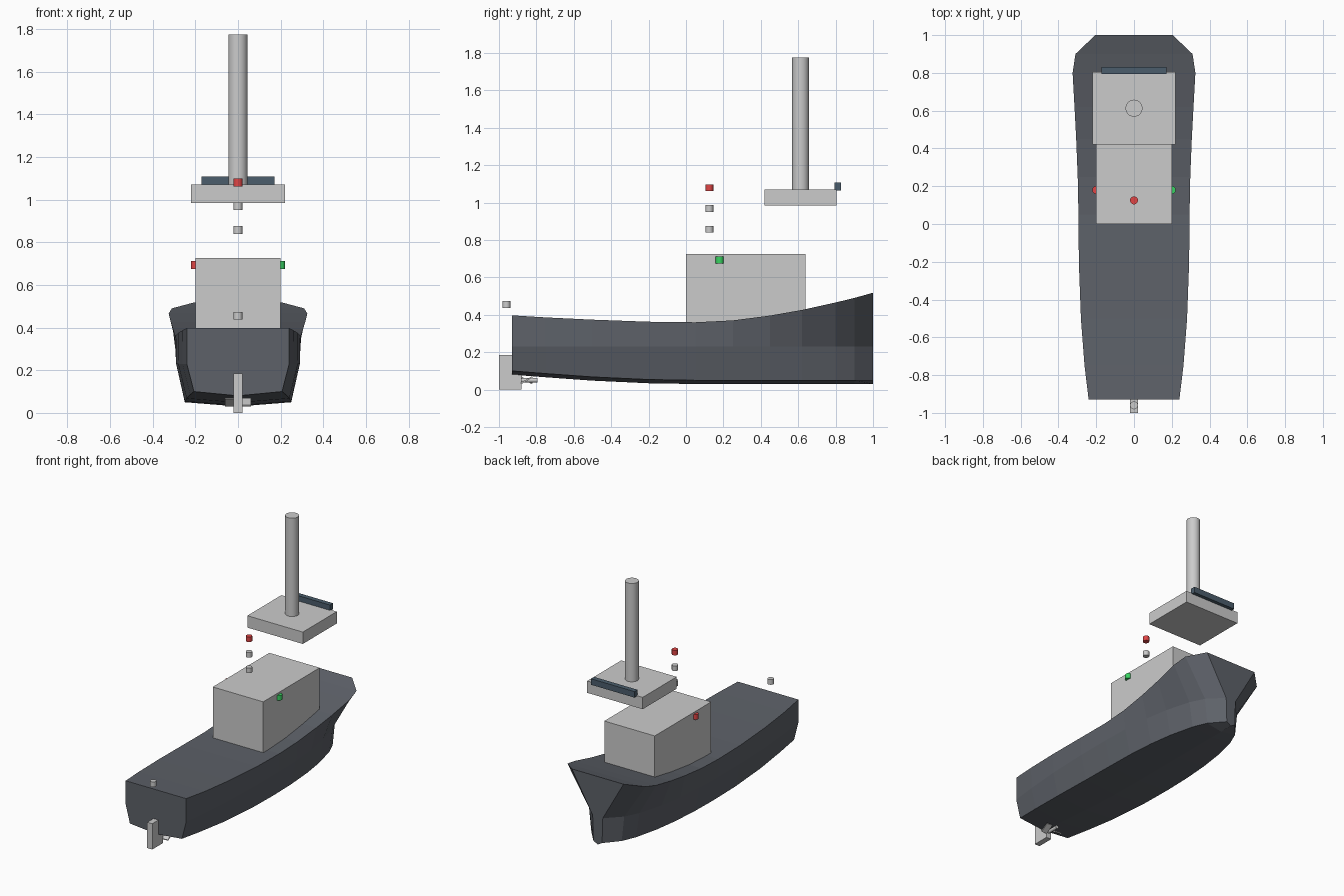
import bpy, bmesh, math
from mathutils import Matrix

if "Cube" in bpy.data.objects:
    bpy.data.objects.remove(bpy.data.objects["Cube"])


def material(name, rgb):
    m = bpy.data.materials.new(name)
    m.diffuse_color = (*rgb, 1)
    m.use_nodes = True
    m.node_tree.nodes["Principled BSDF"].inputs["Base Color"].default_value = m.diffuse_color
    return m


HULL = material("hull_slate", (0.11, 0.12, 0.14))
RED = material("red", (0.75, 0.06, 0.06))
GREEN = material("green", (0.04, 0.65, 0.12))
NAVY = material("window_navy", (0.07, 0.11, 0.15))


def finish(name, bm, mat=None):
    bmesh.ops.recalc_face_normals(bm, faces=bm.faces)
    me = bpy.data.meshes.new(name)
    bm.to_mesh(me)
    bm.free()
    ob = bpy.data.objects.new(name, me)
    bpy.context.collection.objects.link(ob)
    if mat:
        me.materials.append(mat)
    return ob


def box(name, x, y, z, mat=None):
    bm = bmesh.new()
    bmesh.ops.create_cube(bm, size=1)
    for v in bm.verts:
        v.co = [lo + (c + 0.5) * (hi - lo) for c, (lo, hi) in zip(v.co, (x, y, z))]
    return finish(name, bm, mat)


def cylinder(name, x, y, z0, z1, r, mat=None, sides=24):
    bm = bmesh.new()
    bmesh.ops.create_cone(bm, cap_ends=True, segments=sides, radius1=r, radius2=r, depth=z1 - z0,
                          matrix=Matrix.Translation((x, y, (z0 + z1) / 2)))
    for f in bm.faces:
        f.smooth = len(f.verts) == 4
    for e in bm.edges:
        e.smooth = all(len(f.verts) == 4 for f in e.link_faces)
    return finish(name, bm, mat)


# Hull stations: y, deck half width, deck z, knuckle half width, keel z
stations = [
    (-0.93, 0.240, 0.397, 0.240, 0.080),
    (-0.75, 0.262, 0.386, 0.260, 0.066),
    (-0.50, 0.281, 0.374, 0.280, 0.048),
    (-0.20, 0.292, 0.363, 0.290, 0.034),
    (0.05, 0.294, 0.360, 0.290, 0.030),
    (0.25, 0.298, 0.370, 0.285, 0.030),
    (0.45, 0.306, 0.396, 0.268, 0.030),
    (0.62, 0.315, 0.426, 0.240, 0.030),
    (0.80, 0.325, 0.466, 0.190, 0.030),
    (0.90, 0.310, 0.490, 0.140, 0.030),
    (1.00, 0.205, 0.518, 0.040, 0.030),
]
bm = bmesh.new()
rings = []
for y, w, top, k, keel in stations:
    half = [(w, top), (k, 0.23), (k * 0.86, keel + 0.02)]
    section = half + [(0, keel)] + [(-x, z) for x, z in reversed(half)]
    rings.append([bm.verts.new((x, y, z)) for x, z in section])
for a, b in zip(rings, rings[1:]):
    for i in range(7):
        j = (i + 1) % 7
        bm.faces.new((a[i], a[j], b[j], b[i]))
bm.faces.new(rings[0])
# Bow end split at the knuckle
bow = rings[-1]
bm.faces.new((bow[0], bow[1], bow[5], bow[6]))
bm.faces.new(bow[1:6])
finish("hull", bm, HULL)

# Superstructure
box("deckhouse", (-0.2, 0.2), (0, 0.64), (0.34, 0.725))
box("upper_platform", (-0.22, 0.22), (0.42, 0.805), (0.985, 1.07))
box("window_bar", (-0.172, 0.172), (0.795, 0.83), (1.065, 1.108), NAVY)
cylinder("funnel", 0, 0.613, 1.07, 1.775, 0.045, sides=32)

# Navigation lights
for name, x, y, z, mat in [
    ("lower_mast_light", 0, 0.125, 0.857, None),
    ("middle_mast_light", 0, 0.125, 0.968, None),
    ("top_mast_light", 0, 0.125, 1.08, RED),
    ("stern_light", 0, -0.96, 0.455, None),
    ("port_light", -0.2, 0.18, 0.693, RED),
    ("starboard_light", 0.2, 0.18, 0.693, GREEN),
]:
    cylinder(name, x, y, z - 0.018, z + 0.018, 0.021, mat)

# Rudder
box("rudder", (-0.02, 0.02), (-1, -0.88), (0, 0.185))

# Propeller: shaft and two oppositely twisted blades
for side in (-1, 1):
    blade = box("propeller_blade", (-0.022, 0.022), (-0.035, 0.035), (-0.004, 0.004))
    blade.rotation_euler.x = side * math.radians(30)
    blade.location = (side * 0.04, -0.853, 0.05)
shaft = cylinder("propeller_shaft", 0, 0, -0.045, 0.045, 0.012, sides=12)
shaft.rotation_euler.x = math.radians(90)
shaft.location = (0, -0.84, 0.05)
